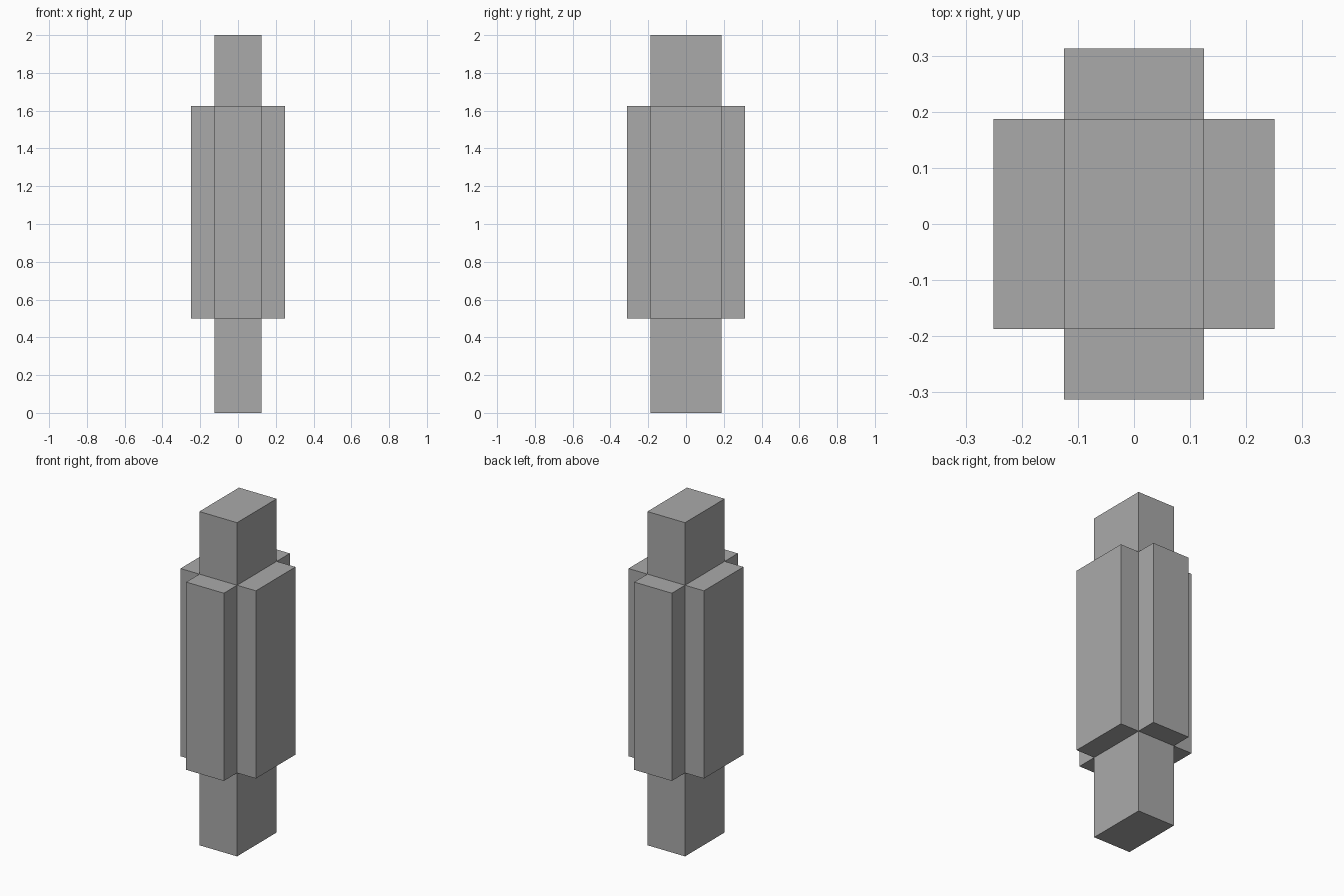
import bpy

# Remove the default object
default = bpy.data.objects.get("Cube")
if default:
    bpy.data.objects.remove(default, do_unlink=True)

# Single grey material
grey = bpy.data.materials.new("plain_grey")
grey.use_nodes = True
colour = (0.4, 0.4, 0.4, 1)
grey.diffuse_color = colour
grey.node_tree.nodes["Principled BSDF"].inputs["Base Color"].default_value = colour


def box(name, size, centre):
    bpy.ops.mesh.primitive_cube_add(size=1, location=centre)
    obj = bpy.context.object
    obj.name = name
    obj.scale = size
    bpy.ops.object.transform_apply(location=False, rotation=False, scale=True)
    obj.data.materials.append(grey)
    return obj


WIDTH, DEPTH, HEIGHT = 0.25, 0.375, 2.0
THICK = 0.125
LOW, HIGH = 0.5, 1.625
panel_height = HIGH - LOW
panel_z = (LOW + HIGH) / 2

# Central post
box("core_post", (WIDTH, DEPTH, HEIGHT), (0, 0, HEIGHT / 2))

# Panels on the four sides of the post
for side, label in ((1, "left"), (-1, "right")):
    box(label + "_panel", (THICK, DEPTH, panel_height),
        (side * (WIDTH + THICK) / 2, 0, panel_z))
for side, label in ((-1, "front"), (1, "back")):
    box(label + "_panel", (WIDTH, THICK, panel_height),
        (0, side * (DEPTH + THICK) / 2, panel_z))
